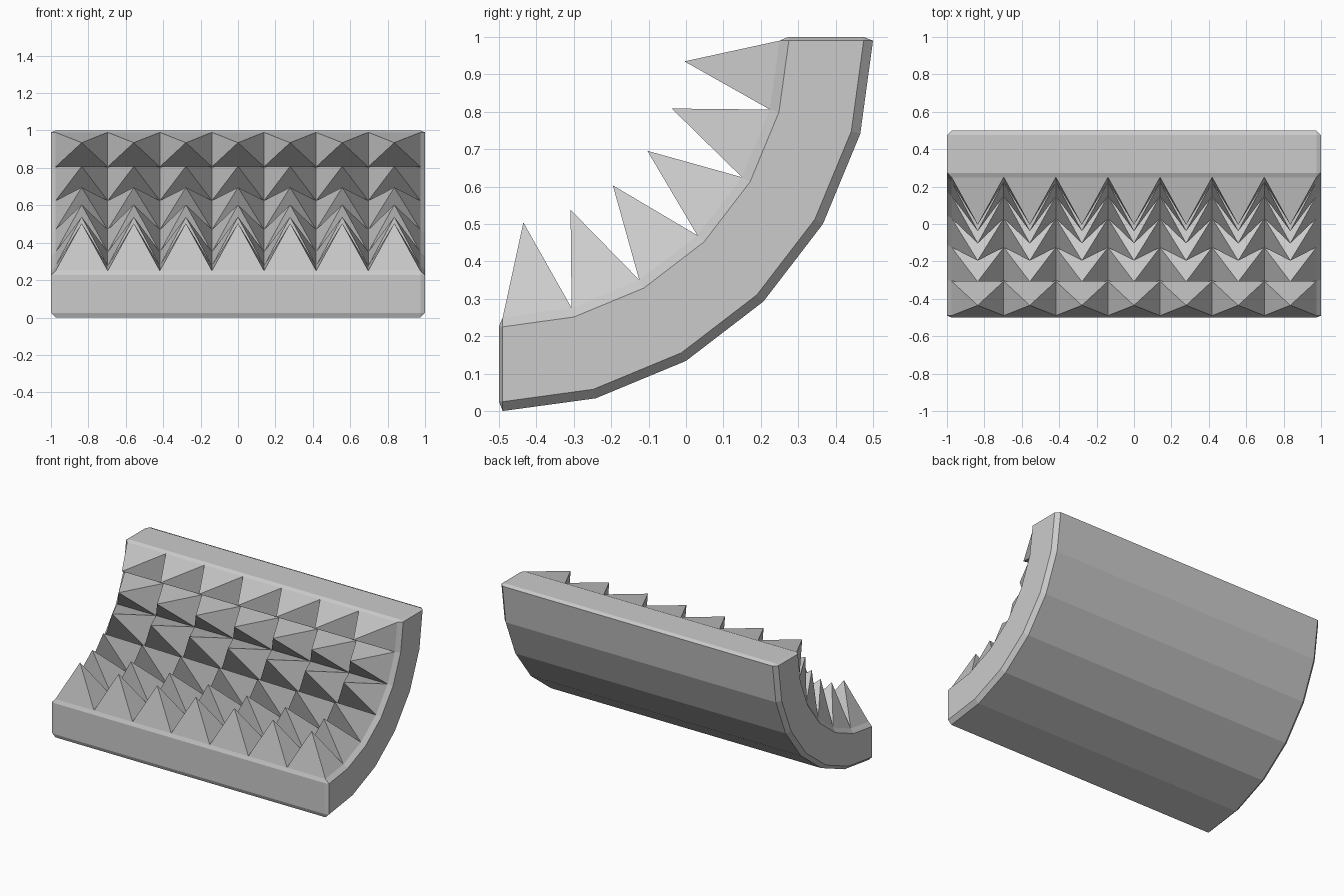
import bpy, bmesh
from math import sin, cos, asin, radians
from mathutils import Vector

if "Cube" in bpy.data.objects:
    bpy.data.objects.remove(bpy.data.objects["Cube"])

CHAM, END, COLS, ROWS = 0.025, 0.01, 7, 6
R_IN, R_OUT, R_TIP = 0.75, 1.0, 0.5


def polar(r, a):
    return (-0.5 + r * sin(a), 1 - r * cos(a))


def arc(r):
    e = asin(END / r)
    angles = [e] + [radians(15 * i) for i in range(1, ROWS)] + [radians(90) - e]
    return [polar(r, a) for a in angles]


# Full cross-section: inner arc, upper end, outer arc, front end
ri, ro = R_IN + CHAM, R_OUT - CHAM
inner, outer = arc(R_IN), arc(R_OUT)
full = (inner + [polar(ri - 0.002, radians(90)), polar(ro, radians(90))]
        + outer[::-1] + [polar(ro, 0), polar(ri - 0.002, 0)])
# Side cross-section, shrunk by the chamfer (end corners collapse)
si, so = arc(ri), arc(ro)
side = si + [si[-1], so[-1]] + so[::-1] + [so[0], si[0]]

w = 1 - CHAM
step = 2 * w / COLS
sections = ([(-1, side)] + [(-w + i * step, full) for i in range(COLS + 1)]
            + [(1, side)])

bm = bmesh.new()
rings = [[bm.verts.new((x, y, z)) for y, z in prof] for x, prof in sections]
n = len(full)
for s in range(len(rings) - 1):
    a, b = rings[s], rings[s + 1]
    for j in range(n):
        k = (j + 1) % n
        quad = (a[j], a[k], b[k], b[j])
        # Inner cells become four-sided spikes
        if 1 <= s <= COLS and j < ROWS:
            y, z = polar(R_TIP, radians(15 * j + 7.5))
            tip = bm.verts.new((-w + (s - 0.5) * step, y, z))
            for p in range(4):
                bm.faces.new((quad[p], quad[(p + 1) % 4], tip))
        else:
            bm.faces.new(quad)
bm.faces.new(rings[0])
bm.faces.new(rings[-1][::-1])

bmesh.ops.remove_doubles(bm, verts=bm.verts, dist=0.0005)
bmesh.ops.recalc_face_normals(bm, faces=bm.faces)

mesh = bpy.data.meshes.new("spiked_curved_wall")
bm.to_mesh(mesh)
bm.free()
obj = bpy.data.objects.new("spiked_curved_wall", mesh)
bpy.context.collection.objects.link(obj)
